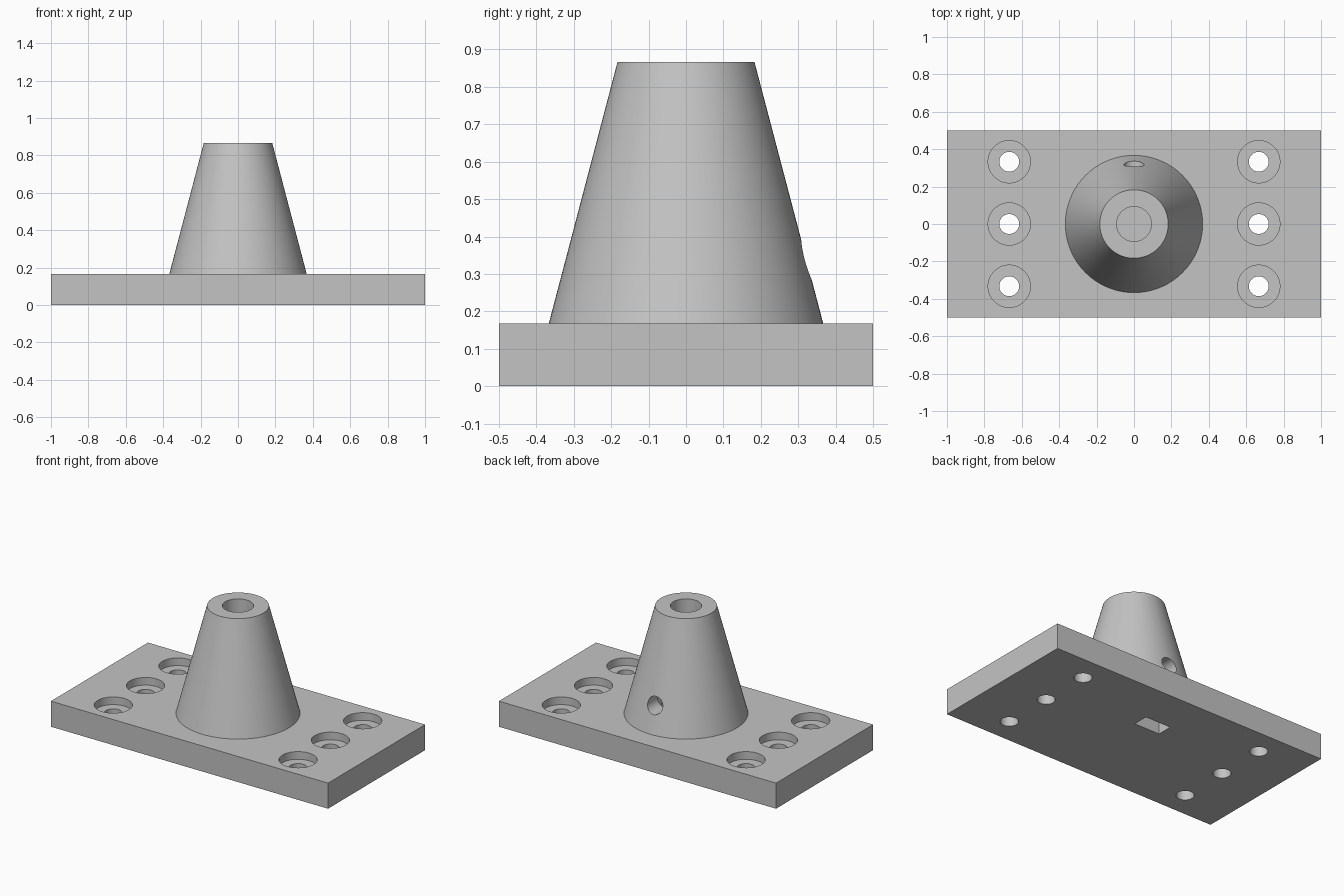
import bpy
import math

if "Cube" in bpy.data.objects:
    bpy.data.objects.remove(bpy.data.objects["Cube"], do_unlink=True)

PLATE_TOP, CONE_TOP = 0.167, 0.867

grey = bpy.data.materials.new("light grey")
grey.use_nodes = True
colour = (0.55, 0.55, 0.55, 1)
grey.diffuse_color = colour
grey.node_tree.nodes["Principled BSDF"].inputs["Base Color"].default_value = colour


def finish(name):
    ob = bpy.context.object
    ob.name = name
    ob.data.materials.append(grey)
    return ob


def box(name, size, centre):
    bpy.ops.mesh.primitive_cube_add(size=1, location=centre)
    ob = finish(name)
    ob.scale = size
    bpy.ops.object.transform_apply(location=True, rotation=True, scale=True)
    return ob


def frustum(name, r1, r2, z1, z2, x=0, y=0, sides=64):
    bpy.ops.mesh.primitive_cone_add(vertices=sides, radius1=r1, radius2=r2,
                                    depth=z2 - z1, location=(x, y, (z1 + z2) / 2))
    return finish(name)


def combine(target, other, operation):
    mod = target.modifiers.new(operation.lower(), 'BOOLEAN')
    mod.operation, mod.solver, mod.object = operation, 'EXACT', other
    bpy.context.view_layer.objects.active = target
    bpy.ops.object.modifier_apply(modifier=mod.name)
    bpy.data.objects.remove(other, do_unlink=True)


# Base plate with the tapered post standing on it
mount = box("plate_and_tapered_post", (2, 1, PLATE_TOP), (0, 0, PLATE_TOP / 2))
post = frustum("post", 0.367, 0.183, PLATE_TOP, CONE_TOP, sides=96)
combine(mount, post, 'UNION')

# Counterbored screw holes, three at each end
for x in (-0.667, 0.667):
    for y in (-0.333, 0, 0.333):
        combine(mount, frustum("counterbore", 0.113, 0.113, PLATE_TOP - 0.05, 0.3, x, y), 'DIFFERENCE')
        combine(mount, frustum("screw_hole", 0.053, 0.053, -0.1, 0.3, x, y, 48), 'DIFFERENCE')

# Blind socket down the post
combine(mount, frustum("socket", 0.093, 0.093, PLATE_TOP, 1), 'DIFFERENCE')

# Nut slot from below
combine(mount, box("nut_slot", (0.183, 0.1, 0.6), (0, 0.167, 0.13)), 'DIFFERENCE')

# Clamping screw hole from the back into the socket
bpy.ops.mesh.primitive_cylinder_add(vertices=48, radius=0.054, depth=0.5,
                                    location=(0, 0.25, 0.338), rotation=(math.pi / 2, 0, 0))
combine(mount, finish("clamp_hole"), 'DIFFERENCE')

# Smooth round walls with sharp rims
bpy.ops.object.select_all(action='DESELECT')
mount.select_set(True)
bpy.context.view_layer.objects.active = mount
bpy.ops.object.shade_smooth_by_angle(angle=math.radians(30))
